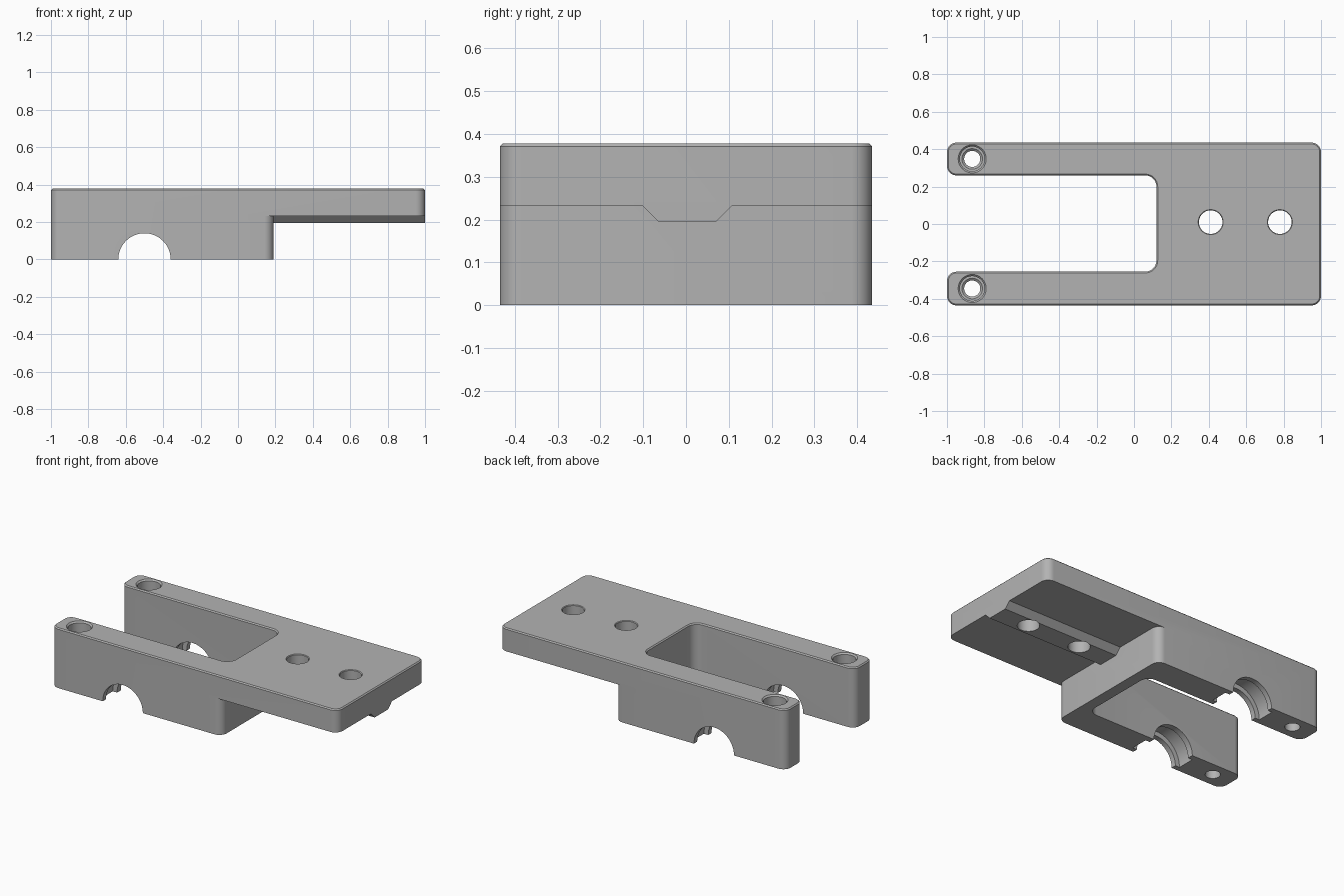
import bpy, bmesh, math
from mathutils import Vector, Matrix

cube = bpy.data.objects.get("Cube")
if cube:
    bpy.data.objects.remove(cube, do_unlink=True)

grey = bpy.data.materials.new("plain grey")
grey.use_nodes = True
colour = (0.45, 0.45, 0.45, 1)
grey.diffuse_color = colour
grey.node_tree.nodes["Principled BSDF"].inputs["Base Color"].default_value = colour

HALF_Y, TOP, PLATE_Z, RIDGE_Z = 0.435, 0.378, 0.232, 0.195
BLOCK_X, SLOT_X, BEVEL = 0.19, 0.12, 0.007


def finish(name, bm):
    bmesh.ops.recalc_face_normals(bm, faces=bm.faces)
    mesh = bpy.data.meshes.new(name)
    bm.to_mesh(mesh)
    bm.free()
    mesh.materials.append(grey)
    obj = bpy.data.objects.new(name, mesh)
    bpy.context.collection.objects.link(obj)
    return obj


def fillet(corners, steps=8):
    """Round each (x, y, radius) corner of a closed outline."""
    out = []
    for i, (x, y, r) in enumerate(corners):
        p = Vector((x, y))
        if r == 0:
            out.append(p)
            continue
        a = (Vector(corners[i - 1][:2]) - p).normalized()
        b = (Vector(corners[(i + 1) % len(corners)][:2]) - p).normalized()
        # All rounded corners are right angles
        centre = p + (a + b) * r
        for k in range(steps + 1):
            t = k / steps * math.pi / 2
            out.append(centre - b * r * math.cos(t) - a * r * math.sin(t))
    return out


def prism(name, outline, low, high, matrix=Matrix(), bevel=0):
    bm = bmesh.new()
    face = bm.faces.new([bm.verts.new((p[0], p[1], low)) for p in outline])
    res = bmesh.ops.extrude_face_region(bm, geom=[face])
    moved = [g for g in res["geom"] if isinstance(g, bmesh.types.BMVert)]
    bmesh.ops.translate(bm, verts=moved, vec=(0, 0, high - low))
    bmesh.ops.recalc_face_normals(bm, faces=bm.faces)
    if bevel:
        rim = [e for e in bm.edges if all(v.co.z > high - 1e-5 for v in e.verts)]
        bmesh.ops.bevel(bm, geom=rim, offset=bevel, segments=1, affect="EDGES")
    bm.transform(matrix)
    return finish(name, bm)


def lathe(name, profile, matrix, sides=64):
    """Closed solid of revolution from (radius, height) pairs."""
    bm = bmesh.new()
    rings = []
    for r, z in profile:
        rings.append([bm.verts.new((r * math.cos(math.tau * k / sides),
                                    r * math.sin(math.tau * k / sides), z))
                      for k in range(sides)])
    for low, high in zip(rings, rings[1:]):
        for k in range(sides):
            n = (k + 1) % sides
            bm.faces.new((low[k], low[n], high[n], high[k]))
    bm.faces.new(rings[0])
    bm.faces.new(rings[-1])
    bm.transform(matrix)
    return finish(name, bm)


def cut(target, cutter):
    mod = target.modifiers.new("cut", "BOOLEAN")
    mod.operation, mod.solver, mod.object = "DIFFERENCE", "EXACT", cutter
    bpy.context.view_layer.objects.active = target
    bpy.ops.object.modifier_apply(modifier=mod.name)
    bpy.data.objects.remove(cutter, do_unlink=True)


# Forked body, with rounded corners and a chamfered top rim
body = prism("forked_bracket", fillet([
    (-1, -HALF_Y, 0.05), (1, -HALF_Y, 0.05), (1, HALF_Y, 0.05), (-1, HALF_Y, 0.05),
    (-1, 0.26, 0.05), (SLOT_X, 0.26, 0.06), (SLOT_X, -0.255, 0.06), (-1, -0.255, 0.05),
]), 0, TOP, bevel=BEVEL)

# Space under the plate, leaving the rounded block and the central ridge
block_corner = 0.05
arc = fillet([(-1, -HALF_Y, 0), (BLOCK_X, -HALF_Y, block_corner),
              (BLOCK_X, HALF_Y, block_corner), (-1, HALF_Y, 0)])[1:-1]
start = arc[0].x
space = prism("underside_cutter",
              [(start, -0.6)] + arc + [(start, 0.6), (1.3, 0.6), (1.3, -0.6)],
              -0.1, PLATE_Z)
along_x = Matrix(((0, 0, 1, 0), (1, 0, 0, 0), (0, 1, 0, 0), (0, 0, 0, 1)))
ridge = prism("ridge_shape",
              [(-0.065, RIDGE_Z), (0.07, RIDGE_Z), (0.107, PLATE_Z),
               (0.107, 0.3), (-0.102, 0.3), (-0.102, PLATE_Z)],
              0, 1.5, along_x)
cut(space, ridge)
cut(body, space)

# Half-round bearing seats with a wider groove inside each arm
seat, groove, mid, half = 0.14, 0.17, 0.3475, 0.055
side = [(seat, mid + half + 0.2), (seat, mid + half), (groove, mid + half),
        (groove, mid - half), (seat, mid - half)]
profile = side + [(r, -y) for r, y in reversed(side)]
cut(body, lathe("bearing_cutter", profile,
                Matrix.Translation((-0.5, 0, 0)) @ Matrix.Rotation(math.pi / 2, 4, "X")))

# Counterbored screw holes in the arm ends
for y in (-0.345, 0.348):
    cut(body, lathe("screw_cutter", [
        (0.043, -0.1), (0.043, 0.19), (0.055, 0.2), (0.066, 0.2),
        (0.066, TOP - 0.009), (0.085, TOP + 0.01)],
        Matrix.Translation((-0.865, y, 0))))

# Plain through holes in the plate
for x in (0.41, 0.78):
    cut(body, lathe("plate_hole_cutter", [
        (0.063, 0), (0.063, TOP - 0.004), (0.077, TOP + 0.01)],
        Matrix.Translation((x, 0.01, 0))))

bpy.ops.object.select_all(action="DESELECT")
body.select_set(True)
bpy.context.view_layer.objects.active = body
bpy.ops.object.shade_smooth_by_angle(angle=math.radians(30))
